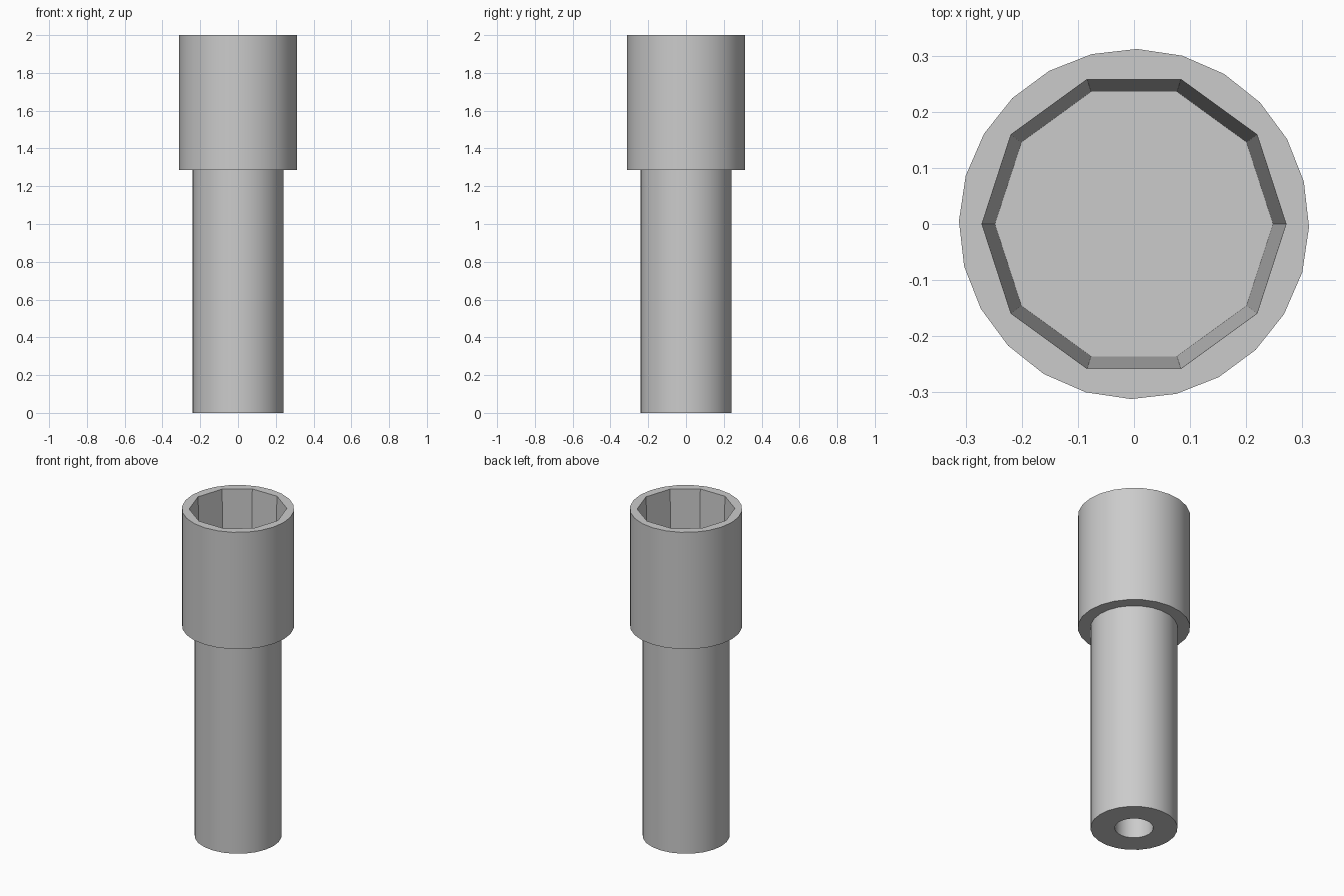
import bpy
from math import radians

default = bpy.data.objects.get("Cube")
if default:
    bpy.data.objects.remove(default, do_unlink=True)

# Single grey finish
grey = bpy.data.materials.new("satin grey")
grey.use_nodes = True
colour = (0.6, 0.6, 0.6, 1)
grey.diffuse_color = colour
grey.node_tree.nodes["Principled BSDF"].inputs["Base Color"].default_value = colour


def frustum(name, sides, r_low, r_high, z_low, z_high, turn=0):
    """Upright prism with its first corner at the given angle from +y."""
    bpy.ops.mesh.primitive_cone_add(
        vertices=sides, radius1=r_low, radius2=r_high, depth=z_high - z_low,
        location=(0, 0, (z_low + z_high) / 2), rotation=(0, 0, radians(turn)))
    obj = bpy.context.object
    obj.name = name
    obj.data.materials.append(grey)
    return obj


def boolean(obj, tool, operation):
    """Combine tool into obj, then discard the tool."""
    mod = obj.modifiers.new(operation.lower(), 'BOOLEAN')
    mod.operation = operation
    mod.solver = 'EXACT'
    mod.object = tool
    bpy.context.view_layer.objects.active = obj
    bpy.ops.object.modifier_apply(modifier=mod.name)
    bpy.data.objects.remove(tool, do_unlink=True)


SHOULDER, TOP, FLOOR = 1.285, 2.0, 1.35

# Slim shaft joined to the wider head
body = frustum("socket_body", 24, 0.312, 0.312, SHOULDER, TOP, -1)
shaft = frustum("shaft", 24, 0.242, 0.242, 0, SHOULDER + 0.02, -1)
boolean(body, shaft, 'UNION')

# Tapered ten-sided recess; the cutter runs on past the rim at the same slope
slope = (0.271 - 0.248) / (TOP - FLOOR)
extra = 0.1
recess = frustum("recess_cutter", 10, 0.248, 0.271 + slope * extra,
                 FLOOR, TOP + extra, 18)
boolean(body, recess, 'DIFFERENCE')

# Round bore in the foot
bore = frustum("bore_cutter", 24, 0.107, 0.107, -extra, 1.0, -1)
boolean(body, bore, 'DIFFERENCE')

# Smooth round walls, crisp rims and recess corners
bpy.ops.object.select_all(action='DESELECT')
body.select_set(True)
bpy.context.view_layer.objects.active = body
bpy.ops.object.transform_apply(location=True, rotation=True, scale=True)
bpy.ops.object.shade_smooth_by_angle(angle=radians(30))
